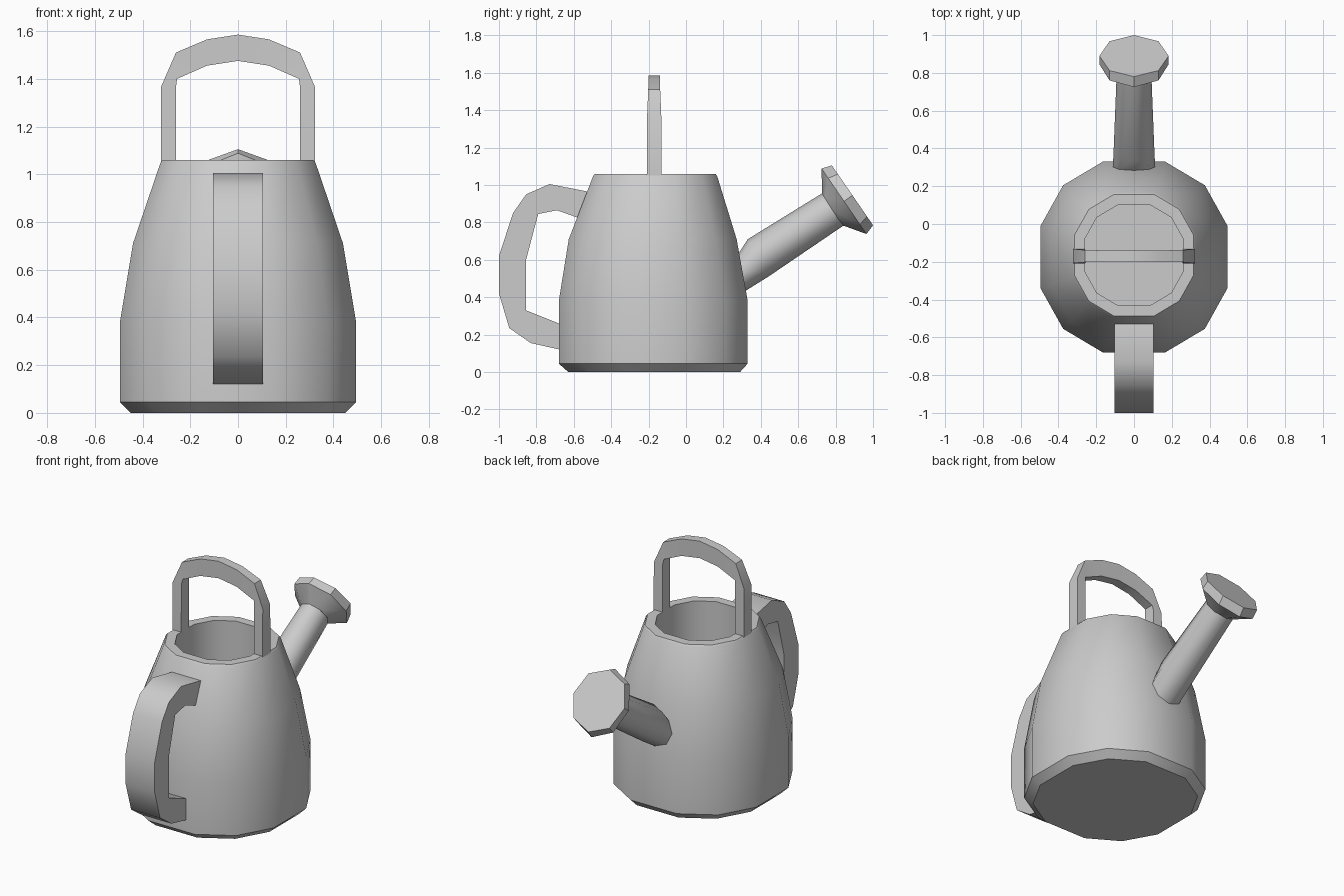
import bpy, bmesh, math
from mathutils import Vector

if "Cube" in bpy.data.objects:
    bpy.data.objects.remove(bpy.data.objects["Cube"])


def loft(name, rings, angle=40):
    """Skin a closed solid through rings with equal vertex counts."""
    bm = bmesh.new()
    vr = [[bm.verts.new(p) for p in r] for r in rings]
    n = len(vr[0])
    for a, b in zip(vr, vr[1:]):
        for i in range(n):
            j = (i + 1) % n
            bm.faces.new((a[i], a[j], b[j], b[i]))
    bm.faces.new(vr[0])
    bm.faces.new(vr[-1])
    bmesh.ops.recalc_face_normals(bm, faces=bm.faces)
    me = bpy.data.meshes.new(name)
    bm.to_mesh(me)
    bm.free()
    ob = bpy.data.objects.new(name, me)
    bpy.context.collection.objects.link(ob)
    bpy.ops.object.select_all(action='DESELECT')
    ob.select_set(True)
    bpy.context.view_layer.objects.active = ob
    bpy.ops.object.shade_smooth_by_angle(angle=math.radians(angle))
    return ob


# Body: twelve-sided pot with chamfered foot, rim and hollow inside
quarter = [(.495, .165), (.375, .38), (.165, .505)]
half = quarter + [(-x, y) for x, y in reversed(quarter)]
outline = half + [(-x, -y) for x, y in half]
profile = [  # half width, height, centre y
    (.450, 0, -.17), (.495, .045, -.175), (.495, .38, -.175),
    (.440, .71, -.178), (.325, 1.048, -.165), (.316, 1.06, -.165),
    (.260, 1.06, -.165), (.260, .30, -.165)]
loft("body", [[(x * r / .495, y * r / .495 + cy, z) for x, y in outline]
              for r, z, cy in profile])

# Top handle: arched strap over the opening
arch = [  # outer x, z, inner x, z, half thickness
    (.323, 1.03, .26, 1.03, .040), (.323, 1.365, .26, 1.365, .038),
    (.26, 1.51, .255, 1.40, .032), (.13, 1.565, .13, 1.455, .030),
    (0, 1.585, 0, 1.475, .030)]
arch += [(-a, b, -c, d, t) for a, b, c, d, t in reversed(arch[:-1])]
loft("top_handle", [[(a, -.17 - t, b), (a, -.17 + t, b),
                     (c, -.17 + t, d), (c, -.17 - t, d)]
                    for a, b, c, d, t in arch])

# Side handle: wide strap looping out at the front
strap = [  # outer y, z, inner y, z
    (-.50, .96, -.55, .815), (-.73, 1.005, -.69, .865),
    (-.855, .95, -.79, .845), (-.925, .85, -.813, .76),
    (-1, .62, -.855, .60), (-1, .42, -.855, .37),
    (-.945, .235, -.855, .33), (-.83, .155, -.78, .30),
    (-.63, .11, -.63, .24)]
w = .104
loft("side_handle", [[(-w, a, b), (w, a, b), (w, c, d), (-w, c, d)]
                     for a, b, c, d in strap])


def tilted_ring(ty, tz, by, bz, width, n=8):
    """Ring through a top and a bottom point in the side view."""
    top, bot = Vector((0, ty, tz)), Vector((0, by, bz))
    c, h = (top + bot) / 2, (top - bot) / 2
    return [c + h * math.cos(2 * math.pi * i / n)
            + Vector((width * math.sin(2 * math.pi * i / n), 0, 0))
            for i in range(n)]


# Spout: tapered tube rising from the body
loft("spout", [tilted_ring(*r) for r in [
    (.21, .55, .26, .39, .112), (.285, .64, .32, .435, .112),
    (.33, .71, .44, .51, .108), (.735, .96, .845, .785, .092)]], 50)

# Rose: flared sprinkler head on the spout
loft("spout_rose", [tilted_ring(*r) for r in [
    (.727, .953, .835, .785, .094), (.725, 1.088, .965, .738, .183),
    (.78, 1.105, 1.0, .785, .183)]], 35)
